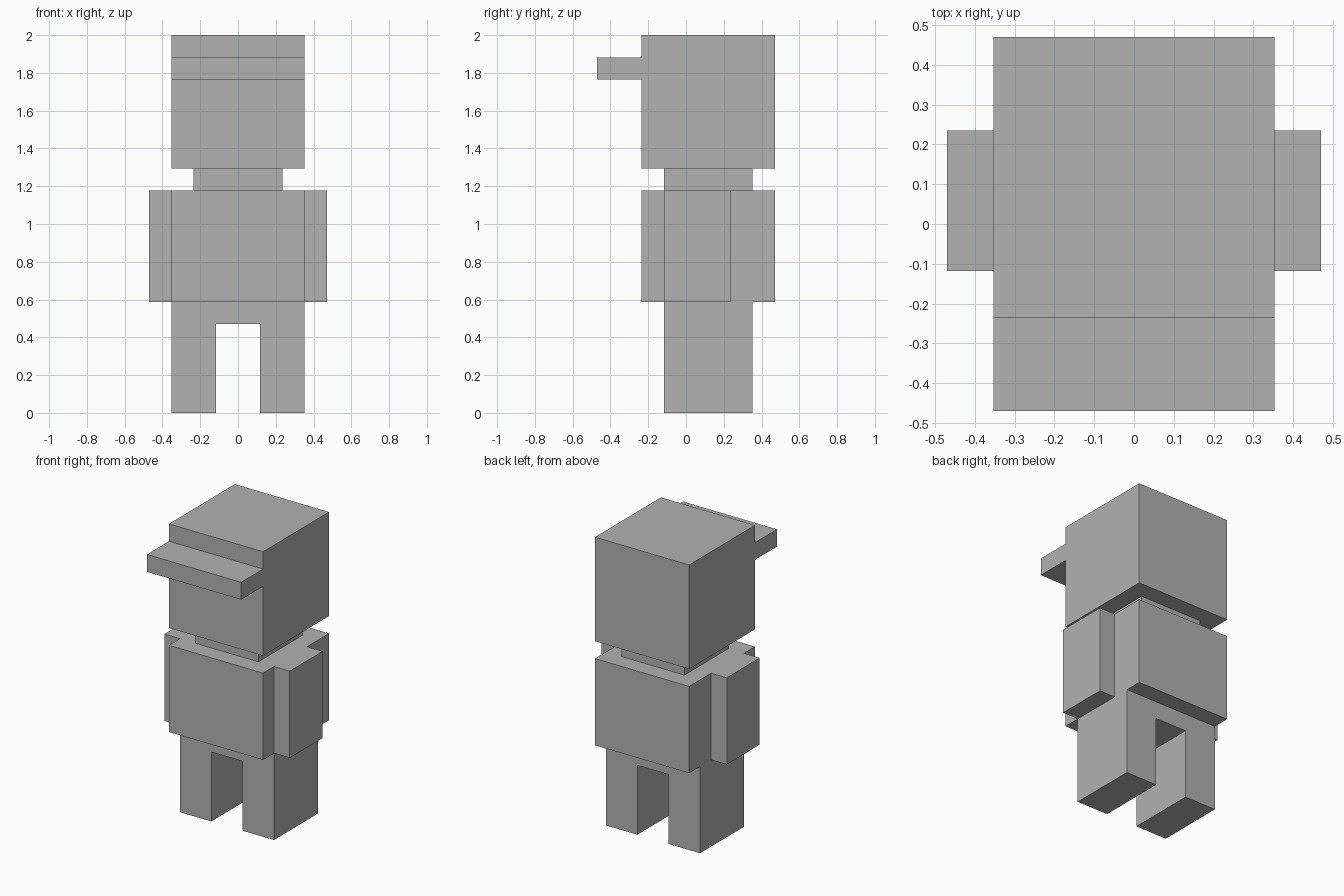
import bpy
import bmesh

U = 2 / 17  # one block unit: the figure is 17 units tall

cube = bpy.data.objects.get("Cube")
if cube:
    bpy.data.objects.remove(cube, do_unlink=True)

GREY = (0.445, 0.445, 0.445, 1)
grey = bpy.data.materials.new("plain_grey")
grey.use_nodes = True
grey.diffuse_color = GREY
grey.node_tree.nodes["Principled BSDF"].inputs["Base Color"].default_value = GREY


def extrude_profile(name, profile, y0, y1):
    """Extrude an (x, z) outline from y0 to y1, all in block units."""
    bm = bmesh.new()
    face = bm.faces.new([bm.verts.new((x * U, y0 * U, z * U)) for x, z in profile])
    result = bmesh.ops.extrude_face_region(bm, geom=[face])
    moved = [v for v in result["geom"] if isinstance(v, bmesh.types.BMVert)]
    bmesh.ops.translate(bm, verts=moved, vec=(0, (y1 - y0) * U, 0))
    bmesh.ops.recalc_face_normals(bm, faces=bm.faces)
    mesh = bpy.data.meshes.new(name)
    bm.to_mesh(mesh)
    bm.free()
    mesh.materials.append(grey)
    obj = bpy.data.objects.new(name, mesh)
    bpy.context.collection.objects.link(obj)
    return obj


def block(name, x, y, z):
    """Box given by its (min, max) range on each axis."""
    outline = [(x[0], z[0]), (x[1], z[0]), (x[1], z[1]), (x[0], z[1])]
    return extrude_profile(name, outline, *y)


# Hips and both legs as one arch
half = [(1, 4), (1, 0), (3, 0), (3, 5)]
arch = half + [(-x, z) for x, z in reversed(half)]
extrude_profile("hips_and_legs", arch, -1, 3)

# Torso, neck and head
block("torso", (-3, 3), (-2, 4), (5, 10))
block("neck", (-2, 2), (-1, 3), (10, 11))
block("head", (-3, 3), (-2, 4), (11, 17))

# Cap brim
block("cap_brim", (-3, 3), (-4, -2), (15, 16))

# Arms
for side, x in (("left", (3, 4)), ("right", (-4, -3))):
    block(side + "_arm", x, (-1, 2), (5, 10))
